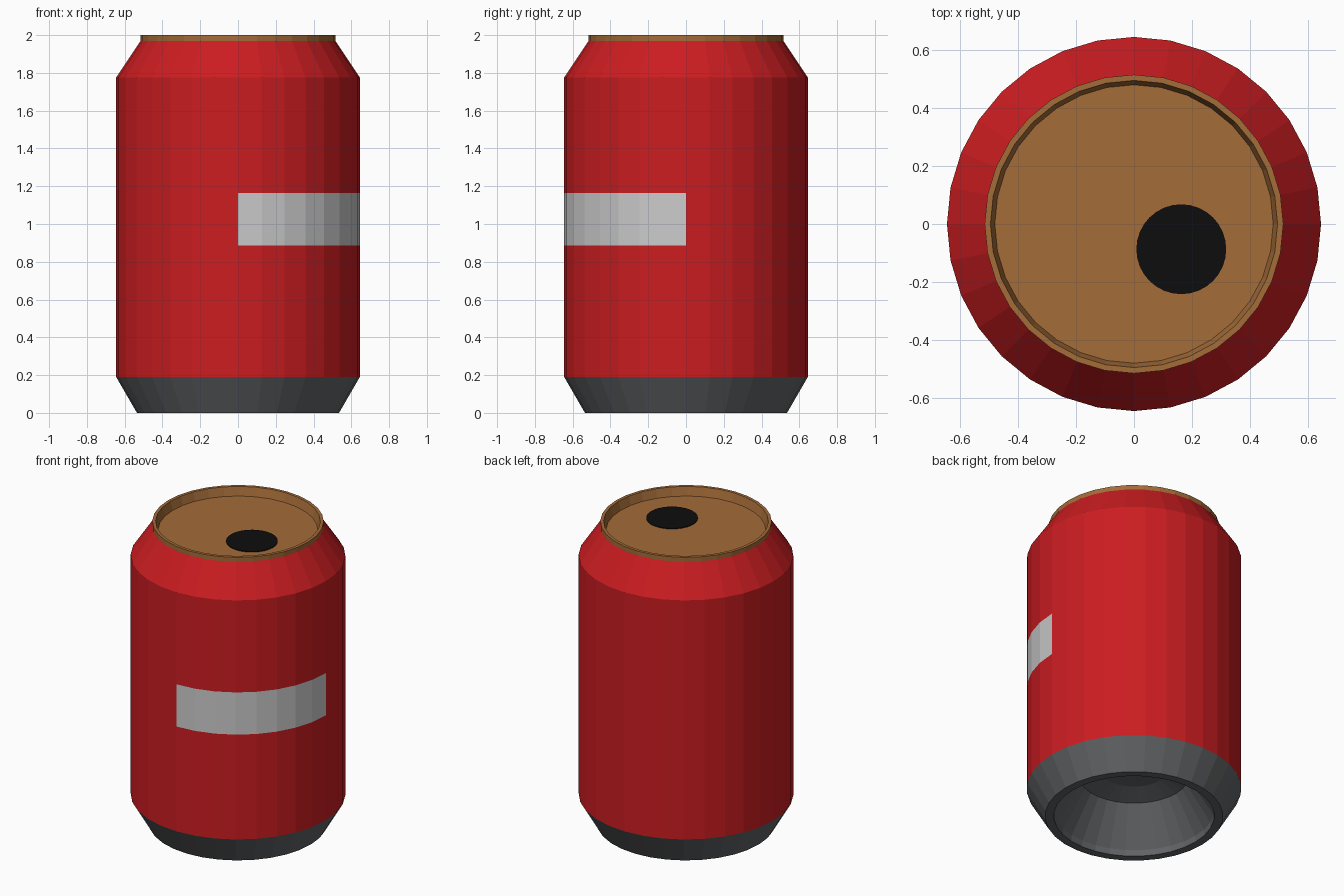
import bpy
from math import cos, sin, pi

if "Cube" in bpy.data.objects:
    bpy.data.objects.remove(bpy.data.objects["Cube"])

SIDES = 32


def material(name, color):
    m = bpy.data.materials.new(name)
    m.diffuse_color = (*color, 1)
    m.use_nodes = True
    m.node_tree.nodes["Principled BSDF"].inputs["Base Color"].default_value = m.diffuse_color
    return m


def lathe(name, profile, mat, center=(0, 0)):
    """Revolve (radius, z) points about z; a zero radius closes to a pole."""
    verts, rings, faces = [], [], []
    for r, z in profile:
        start = len(verts)
        n = SIDES if r > 0 else 1
        for i in range(n):
            a = 2 * pi * i / SIDES
            verts.append((center[0] + r * cos(a), center[1] + r * sin(a), z))
        rings.append([start + i % n for i in range(SIDES)])
    for lo, hi in zip(rings, rings[1:]):
        for i in range(SIDES):
            j = (i + 1) % SIDES
            # dict.fromkeys drops the doubled pole vertex
            faces.append(tuple(dict.fromkeys((lo[i], lo[j], hi[j], hi[i]))))
    mesh = bpy.data.meshes.new(name)
    mesh.from_pydata(verts, [], faces)
    mesh.materials.append(mat)
    ob = bpy.data.objects.new(name, mesh)
    bpy.context.collection.objects.link(ob)
    return ob


red = material("red_paint", (0.60, 0.012, 0.015))
white = material("label_white", (0.62, 0.62, 0.62))
bronze = material("lid_bronze", (0.37, 0.15, 0.04))
steel = material("base_steel", (0.12, 0.125, 0.13))
black = material("opening_black", (0.004, 0.004, 0.004))

# Painted side wall and shoulder, with a quarter-turn label band
body = lathe("can_body", [(0.645, 0.19), (0.645, 0.885), (0.645, 1.165),
                          (0.645, 1.775), (0.515, 1.97)], red)
body.data.materials.append(white)
for f in body.data.polygons:
    c = f.center
    if 0.885 < c.z < 1.165 and c.x > 0 and c.y < 0:
        f.material_index = 1

# Tapered base with a domed underside
lathe("can_base", [(0, 0.33), (0.20, 0.32), (0.33, 0.28), (0.48, 0.04),
                   (0.482, 0), (0.535, 0), (0.645, 0.19)], steel)

# Raised rim and recessed lid
lathe("lid", [(0.515, 1.97), (0.515, 2.0), (0.495, 2.0),
              (0.48, 1.943), (0, 1.943)], bronze)

# Drinking opening
lathe("drink_opening", [(0.155, 1.943), (0.155, 1.948), (0, 1.948)], black,
      (0.163, -0.087))
